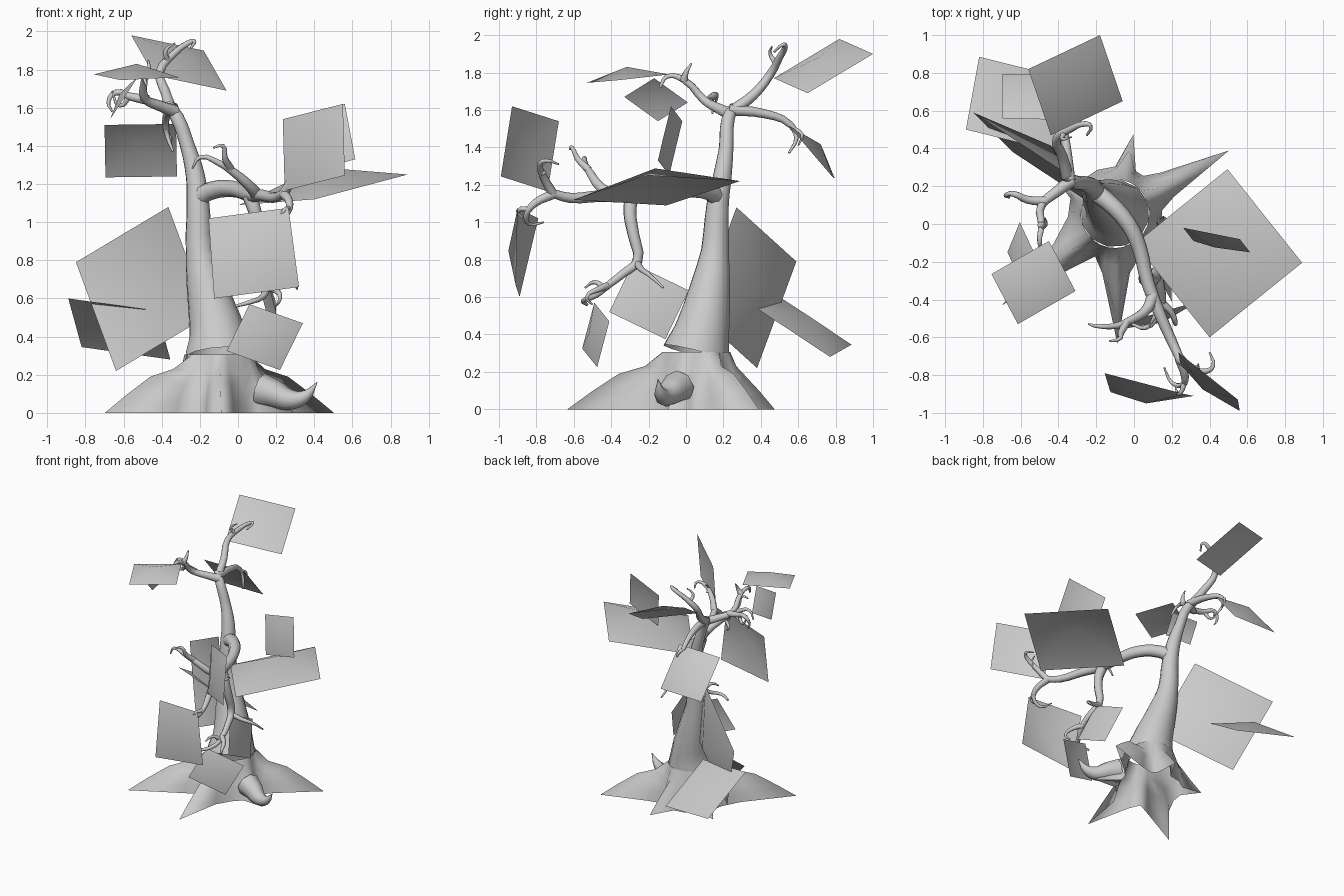
import bpy
import bmesh
import math
from mathutils import Vector

default_cube = bpy.data.objects.get("Cube")
if default_cube:
    bpy.data.objects.remove(default_cube, do_unlink=True)

# One plain material for the whole tree
grey = bpy.data.materials.new("plain grey")
grey.use_nodes = True
grey_colour = (0.6, 0.6, 0.6, 1)
grey.diffuse_color = grey_colour
grey.node_tree.nodes["Principled BSDF"].inputs["Base Color"].default_value = grey_colour


def add_object(name, mesh):
    """Link a mesh as a smooth shaded grey object."""
    mesh.materials.clear()
    mesh.materials.append(grey)
    obj = bpy.data.objects.new(name, mesh)
    bpy.context.scene.collection.objects.link(obj)
    for polygon in mesh.polygons:
        polygon.use_smooth = True
    return obj


def tube(name, points, radii, sides_level=2):
    """Sweep a round limb along points; radii is a list or a (start, end) pair."""
    curve = bpy.data.curves.new(name + " path", "CURVE")
    curve.dimensions = "3D"
    curve.bevel_depth = 1
    curve.bevel_resolution = sides_level
    curve.resolution_u = 3
    spline = curve.splines.new("BEZIER")
    spline.bezier_points.add(len(points) - 1)
    last = len(points) - 1
    for index, (knot, position) in enumerate(zip(spline.bezier_points, points)):
        knot.co = position
        knot.handle_left_type = knot.handle_right_type = "AUTO"
        if len(radii) == len(points):
            knot.radius = radii[index]
        else:
            knot.radius = radii[0] + (radii[1] - radii[0]) * index / last
    helper = bpy.data.objects.new(name + " helper", curve)
    bpy.context.scene.collection.objects.link(helper)
    bpy.context.view_layer.update()
    depsgraph = bpy.context.evaluated_depsgraph_get()
    mesh = bpy.data.meshes.new_from_object(helper.evaluated_get(depsgraph))
    bpy.data.objects.remove(helper, do_unlink=True)
    bpy.data.curves.remove(curve)
    return add_object(name, mesh)


def leaf_card(name, first, second, third, fourth=None, bulge=0.13):
    """Square foliage card, its middle pushed outward; the fourth corner may be implied."""
    a, b, c = Vector(first), Vector(second), Vector(third)
    d = Vector(fourth) if fourth else a + c - b
    corners = [a, b, c, d]
    middle = (a + b + c + d) / 4
    normal = (c - a).cross(d - b).normalized()
    outward = Vector((middle.x + 0.1, middle.y, 0)).normalized() + Vector((0, 0, 1))
    if normal.dot(outward) < 0:
        corners.reverse()
        normal.negate()
    bm = bmesh.new()
    rim = [bm.verts.new(corner) for corner in corners]
    centre = bm.verts.new(middle + normal * bulge * (b - a).length)
    for index in range(len(rim)):
        bm.faces.new((rim[index - 1], rim[index], centre))
    mesh = bpy.data.meshes.new(name)
    bm.to_mesh(mesh)
    bm.free()
    return add_object(name, mesh)


# Trunk, starting where the root flare ends
tube("trunk",
     [(-.1, .055, .3), (-.11, .085, .42), (-.15, .12, .6), (-.2, .155, .85),
      (-.21, .17, 1.1), (-.225, .195, 1.25), (-.265, .215, 1.4), (-.32, .225, 1.55), (-.37, .26, 1.62)],
     [.184, .15, .118, .075, .06, .05, .039, .036, .026], sides_level=4)


def root_flare(name, centre, roots):
    """Star of ridged roots: one ridge per root, a valley between neighbours."""
    collar = (.182, .305)
    columns = []
    for index, (angle, reach) in enumerate(roots):
        following = roots[(index + 1) % len(roots)][0]
        gap = (following - angle) % 360
        ridge = [(reach, 0), (reach * .81, .095), (max(.25, reach * .6), .19),
                 (max(.22, reach * .4), .23), collar]
        flank = [(max(.25, reach * .47), 0), (max(.24, reach * .44), .07),
                 (max(.23, reach * .38), .15), (.21, .22), collar]
        valley = [(.25, 0), (.235, .06), (.22, .12), (.2, .2), collar]
        columns.append((angle - 13, flank))
        columns.append((angle, ridge))
        columns.append((angle + 13, flank))
        columns.append((angle + gap / 2, valley))
    bm = bmesh.new()
    grid = []
    for angle, profile in columns:
        turn = math.radians(angle)
        grid.append([bm.verts.new((centre[0] + r * math.cos(turn), centre[1] + r * math.sin(turn), z))
                     for r, z in profile])
    for index, column in enumerate(grid):
        previous = grid[index - 1]
        for level in range(len(column) - 1):
            bm.faces.new((previous[level], column[level], column[level + 1], previous[level + 1]))
    bmesh.ops.recalc_face_normals(bm, faces=bm.faces)
    mesh = bpy.data.meshes.new(name)
    bm.to_mesh(mesh)
    bm.free()
    return add_object(name, mesh)


# Roots
root_flare("roots", (-.1, .055), [(29, .69), (77, .43), (148, .39), (219, .77), (271, .69), (339, .42)])
tube("curled_root",
     [(.12, -.04, .12), (.19, -.07, .1), (.27, -.11, .07), (.35, -.135, .085), (.415, -.15, .16)],
     [.09, .075, .056, .034, .002])

# Crown limbs above the trunk fork
tube("crown_back_limb",
     [(-.35, .24, 1.59), (-.38, .36, 1.68), (-.41, .45, 1.79), (-.34, .5, 1.88),
      (-.26, .53, 1.94), (-.23, .52, 1.95), (-.25, .47, 1.91)], (.032, .006))
tube("crown_back_twig", [(-.37, .48, 1.85), (-.38, .45, 1.9), (-.33, .46, 1.94)], (.016, .004))
tube("crown_low_limb",
     [(-.34, .23, 1.6), (-.36, .42, 1.58), (-.38, .56, 1.52), (-.37, .59, 1.45), (-.34, .55, 1.37)],
     (.03, .006))
tube("crown_low_twig", [(-.38, .57, 1.5), (-.36, .62, 1.47), (-.35, .6, 1.41)], (.014, .004))
tube("crown_front_limb",
     [(-.33, .23, 1.58), (-.41, .17, 1.61), (-.49, .1, 1.65), (-.49, -.01, 1.76),
      (-.5, -.1, 1.78), (-.48, -.14, 1.72)], (.034, .007))
tube("crown_front_twig", [(-.49, -.01, 1.76), (-.47, 0, 1.8), (-.47, .03, 1.85)], (.024, .004))
tube("crown_side_twig",
     [(-.47, .12, 1.64), (-.57, .13, 1.66), (-.64, .16, 1.68), (-.68, .15, 1.63), (-.66, .14, 1.58)],
     (.026, .005))
tube("crown_side_claw", [(-.57, .13, 1.66), (-.62, .15, 1.61), (-.66, .15, 1.69)], (.016, .004))

# Long side limb with its branches and claw-like twigs
tube("side_limb",
     [(-.21, .17, 1.13), (-.14, .12, 1.165), (-.03, 0, 1.175), (.03, -.13, 1.155), (.07, -.3, 1.14),
      (.13, -.46, 1.14), (.2, -.62, 1.13), (.25, -.73, 1.16)], (.052, .023))
tube("side_limb_upper_claw",
     [(.24, -.71, 1.15), (.3, -.76, 1.24), (.38, -.78, 1.31), (.42, -.75, 1.33), (.4, -.68, 1.31)],
     (.026, .005))
tube("side_limb_upper_spur", [(.33, -.76, 1.26), (.34, -.78, 1.29), (.34, -.74, 1.33)], (.016, .004))
tube("side_limb_lower_claw",
     [(.24, -.71, 1.15), (.27, -.81, 1.1), (.26, -.85, 1.05), (.2, -.84, .99), (.16, -.76, 1)],
     (.026, .005))
tube("side_limb_lower_spur", [(.27, -.83, 1.07), (.24, -.9, 1.06), (.22, -.87, 1.02)], (.016, .004))
tube("rising_branch",
     [(.1, -.38, 1.14), (.07, -.45, 1.18), (-.02, -.51, 1.26), (-.1, -.54, 1.31),
      (-.2, -.54, 1.34), (-.24, -.53, 1.28)], (.034, .005))
tube("rising_branch_twig",
     [(-.04, -.52, 1.28), (-.07, -.58, 1.34), (-.08, -.61, 1.4), (-.13, -.62, 1.39)], (.022, .005))
tube("drooping_branch",
     [(.06, -.29, 1.14), (.09, -.3, 1.05), (.11, -.28, .93), (.12, -.26, .79), (.14, -.33, .73),
      (.15, -.42, .66), (.13, -.48, .61), (.06, -.55, .58), (-.01, -.53, .56)], (.04, .008))
tube("drooping_branch_claw",
     [(.15, -.42, .66), (.2, -.47, .64), (.22, -.53, .6), (.2, -.5, .56)], (.022, .005))
tube("drooping_branch_spur", [(.14, -.44, .65), (.11, -.49, .68), (.08, -.54, .65)], (.018, .005))
tube("drooping_branch_twig",
     [(.12, -.26, .78), (.2, -.24, .75), (.28, -.2, .72), (.31, -.12, .65)], (.022, .006))

# Foliage cards around the crown
leaf_card("leaf_top_back", (-.56, .82, 1.98), (-.18, 1, 1.9), (-.06, .65, 1.69))
leaf_card("leaf_top_front", (-.755, -.265, 1.775), (-.45, -.09, 1.79), (-.31, -.355, 1.76), bulge=.18)
leaf_card("leaf_crown_side", (-.605, .01, 1.64), (-.52, -.17, 1.77), (-.585, -.33, 1.67))
leaf_card("leaf_crown_back", (-.7, .56, 1.51), (-.325, .55, 1.515), (-.32, .785, 1.24), bulge=.17)

# Foliage cards low at the back
leaf_card("leaf_back_large", (-.85, .59, .79), (-.365, .27, 1.08), (-.155, .06, .51), bulge=-.17)
leaf_card("leaf_back_low", (-.89, .5, .6), (-.425, .385, .535), (-.355, .77, .28))

# Foliage cards along the side limb
leaf_card("leaf_side_large", (.495, .29, 1.22), (.89, -.205, 1.25), (.4, -.6, 1.12), bulge=.19)
leaf_card("leaf_side_upright", (.26, -.02, 1.54), (.56, -.08, 1.62), (.615, -.15, 1.33))
leaf_card("leaf_end_upper", (.235, -.68, 1.54), (.55, -.93, 1.62), (.56, -.99, 1.245))
leaf_card("leaf_end_lower", (-.155, -.79, 1.02), (.265, -.9, 1.075), (.32, -.91, .66), (-.125, -.89, .6),
          bulge=.18)
leaf_card("leaf_droop_front", (.06, -.49, .57), (.34, -.41, .47), (.22, -.475, .225))
leaf_card("leaf_droop_side", (.2, -.41, .52), (.13, -.285, .78), (.12, .015, .635))
